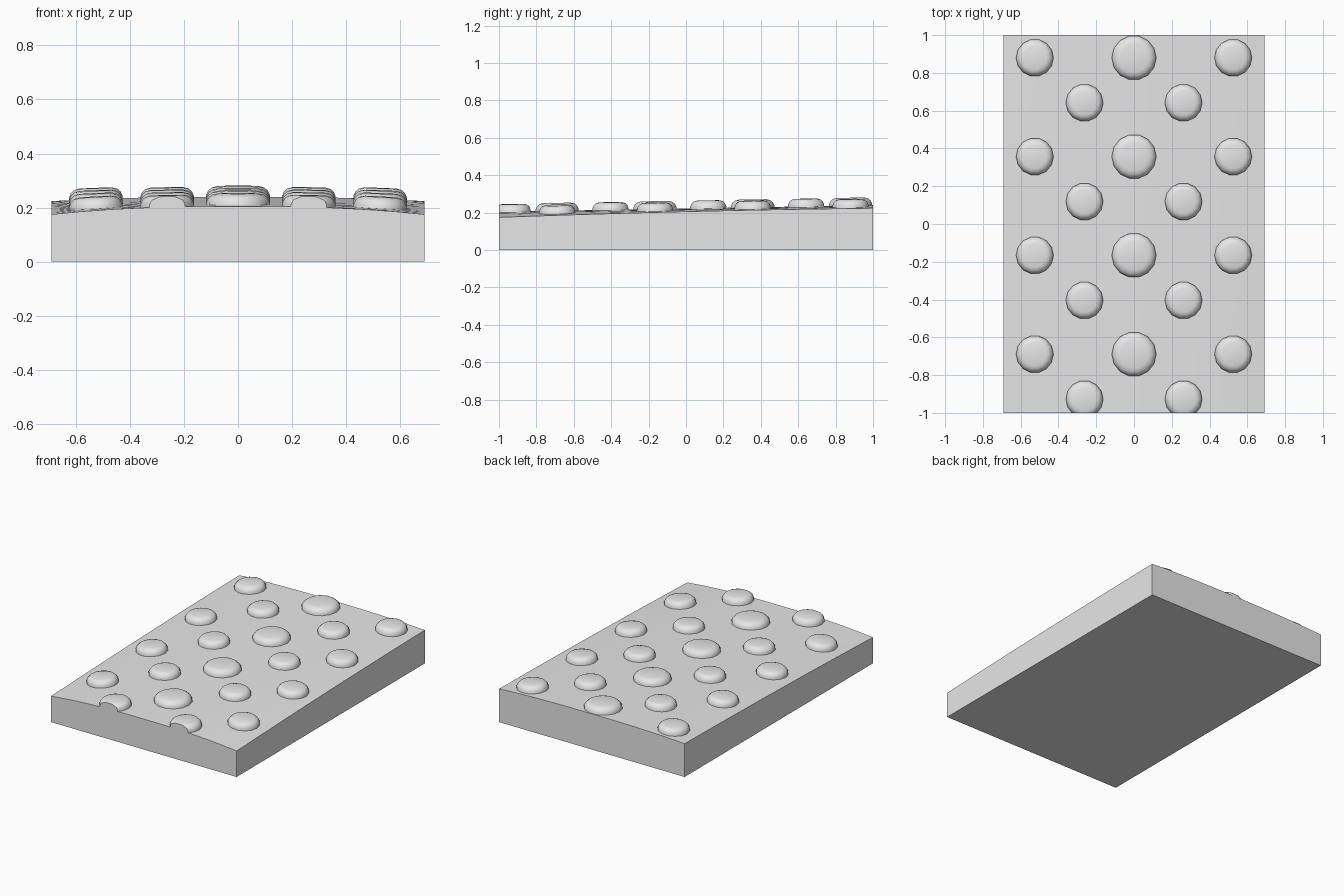
import bpy, bmesh, math
from mathutils import Matrix, Vector

cube = bpy.data.objects.get("Cube")
if cube:
    bpy.data.objects.remove(cube, do_unlink=True)

HALF_W, HALF_L = 0.69, 1.0

grey = bpy.data.materials.new("plain grey")
grey.use_nodes = True
grey.diffuse_color = (0.8, 0.8, 0.8, 1)
grey.node_tree.nodes["Principled BSDF"].inputs["Base Color"].default_value = (0.8, 0.8, 0.8, 1)


def surface(x, y):
    """Height of the crowned top, rising to the back and falling to the sides."""
    t = (y + 1) / 2
    drop = 0.03 - 0.025 * t * (1 - t) - 0.014 * t
    return 0.205 + 0.035 * t - drop * (abs(x) / HALF_W) ** 2.5


def finish(bm, name, angle):
    bmesh.ops.recalc_face_normals(bm, faces=bm.faces)
    mesh = bpy.data.meshes.new(name)
    bm.to_mesh(mesh)
    bm.free()
    mesh.materials.append(grey)
    obj = bpy.data.objects.new(name, mesh)
    bpy.context.collection.objects.link(obj)
    bpy.ops.object.select_all(action='DESELECT')
    obj.select_set(True)
    bpy.context.view_layer.objects.active = obj
    bpy.ops.object.shade_smooth_by_angle(angle=math.radians(angle))


# Slab: crowned grid with straight walls and a flat base
bm = bmesh.new()
bmesh.ops.create_grid(bm, x_segments=12, y_segments=16, size=1)
for v in bm.verts:
    v.co.x *= HALF_W
    v.co.z = surface(v.co.x, v.co.y)
rim = [e for e in bm.edges if e.is_boundary]
walls = bmesh.ops.extrude_edge_only(bm, edges=rim)["geom"]
for v in walls:
    if isinstance(v, bmesh.types.BMVert):
        v.co.z = 0
bmesh.ops.holes_fill(bm, edges=[e for e in bm.edges if e.is_boundary], sides=0)
finish(bm, "slab", 30)

# Stud outline: radius fraction and height above the slab
PROFILE = [(1, -0.02), (1, 0.01), (0.93, 0.026), (0.81, 0.037), (0.64, 0.042)]
SIDES = 14


def stud(name, x, y, radius):
    bm = bmesh.new()
    rings = []
    for r, h in PROFILE:
        rings.append([bm.verts.new((r * radius * math.cos(a), r * radius * math.sin(a), h))
                      for a in (math.tau * i / SIDES for i in range(SIDES))])
    for low, high in zip(rings, rings[1:]):
        for i in range(SIDES):
            j = (i + 1) % SIDES
            bm.faces.new((low[i], low[j], high[j], high[i]))
    bm.faces.new(rings[-1])
    bm.faces.new(rings[0][::-1])
    # Lean the stud with the slope of the slab
    d = 0.05
    normal = Vector((surface(x - d, y) - surface(x + d, y),
                     surface(x, y - d) - surface(x, y + d), 2 * d))
    tilt = Vector((0, 0, 1)).rotation_difference(normal).to_matrix().to_4x4()
    bm.transform(Matrix.Translation((x, y, surface(x, y))) @ tilt)
    # Trim flush with the front wall
    cut = bmesh.ops.bisect_plane(bm, geom=bm.verts[:] + bm.edges[:] + bm.faces[:],
                                 plane_co=(0, -HALF_L, 0), plane_no=(0, -1, 0),
                                 clear_outer=True)["geom_cut"]
    if cut:
        bmesh.ops.holes_fill(bm, edges=[e for e in bm.edges if e.is_boundary], sides=0)
    finish(bm, name, 30)


# Staggered rows of studs, back to front
for row in range(4):
    y = 0.88 - 0.523 * row
    stud(f"centre_stud_{row + 1}", 0, y, 0.118)
    for side, sign in (("left", 1), ("right", -1)):
        stud(f"{side}_outer_stud_{row + 1}", sign * 0.525, y, 0.099)
        stud(f"{side}_inner_stud_{row + 1}", sign * 0.262, y - 0.238, 0.099)
